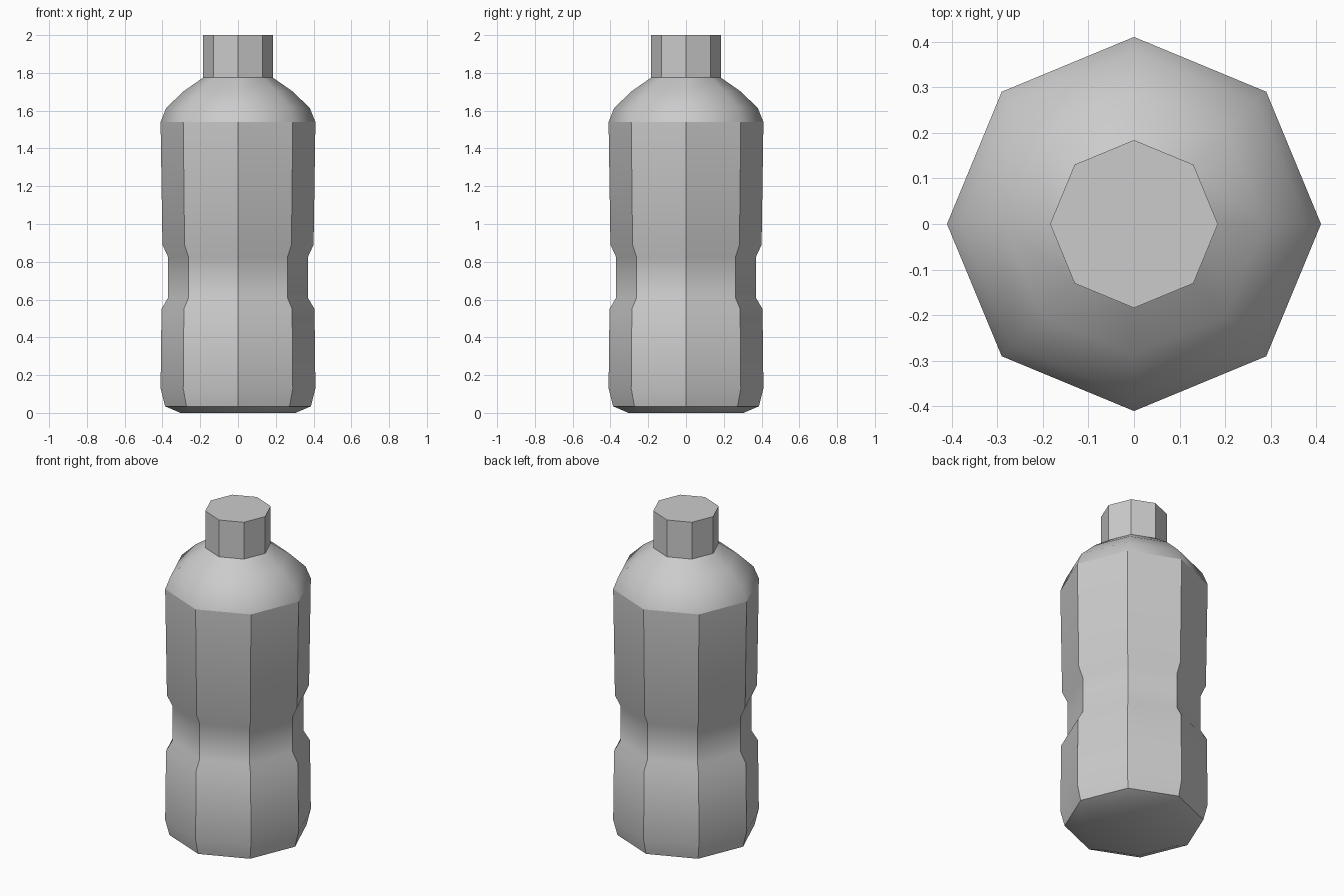
import bpy, bmesh
from math import cos, sin, pi

cube = bpy.data.objects.get("Cube")
if cube:
    bpy.data.objects.remove(cube, do_unlink=True)

SIDES = 8

grey = bpy.data.materials.new("plain_grey")
grey.use_nodes = True
grey.diffuse_color = (0.6, 0.6, 0.6, 1)
grey.node_tree.nodes["Principled BSDF"].inputs["Base Color"].default_value = (0.6, 0.6, 0.6, 1)


def lathe(name, profile, is_sharp):
    """Turn (radius, height) points into a closed octagonal solid."""
    bm = bmesh.new()
    rings = [[bm.verts.new((r * cos(2 * pi * i / SIDES), r * sin(2 * pi * i / SIDES), z))
              for i in range(SIDES)] for r, z in profile]
    for low, high in zip(rings, rings[1:]):
        for i in range(SIDES):
            j = (i + 1) % SIDES
            bm.faces.new((low[i], low[j], high[j], high[i]))
    bm.faces.new(rings[0][::-1])
    bm.faces.new(rings[-1])
    for face in bm.faces:
        face.smooth = True
    for edge in bm.edges:
        a, b = sorted(v.co.z for v in edge.verts)
        edge.smooth = not is_sharp(a, b)
    mesh = bpy.data.meshes.new(name)
    bm.to_mesh(mesh)
    bm.free()
    mesh.materials.append(grey)
    obj = bpy.data.objects.new(name, mesh)
    bpy.context.collection.objects.link(obj)
    return obj


# Bottle body: chamfered foot, gripped waist and rounded shoulder
FOOT, SHOULDER, NECK = 0.035, 1.54, 1.775
body = [(0.305, 0), (0.386, FOOT), (0.41, 0.13), (0.405, 0.55),
        (0.37, 0.61), (0.37, 0.825), (0.4, 0.89), (0.41, SHOULDER),
        (0.38, 1.615), (0.285, 1.705), (0.184, NECK)]


def body_edge_sharp(a, b):
    # Crisp upright corners on the wall; soft foot and shoulder
    return a > FOOT - 0.001 and b < SHOULDER + 0.001 and (
        b - a > 0.01 or abs(a - FOOT) < 0.001 or abs(a - SHOULDER) < 0.001) or a > NECK - 0.001


lathe("bottle_body", body, body_edge_sharp)

# Faceted cap
lathe("bottle_cap", [(0.184, NECK), (0.184, 2)], lambda a, b: True)
